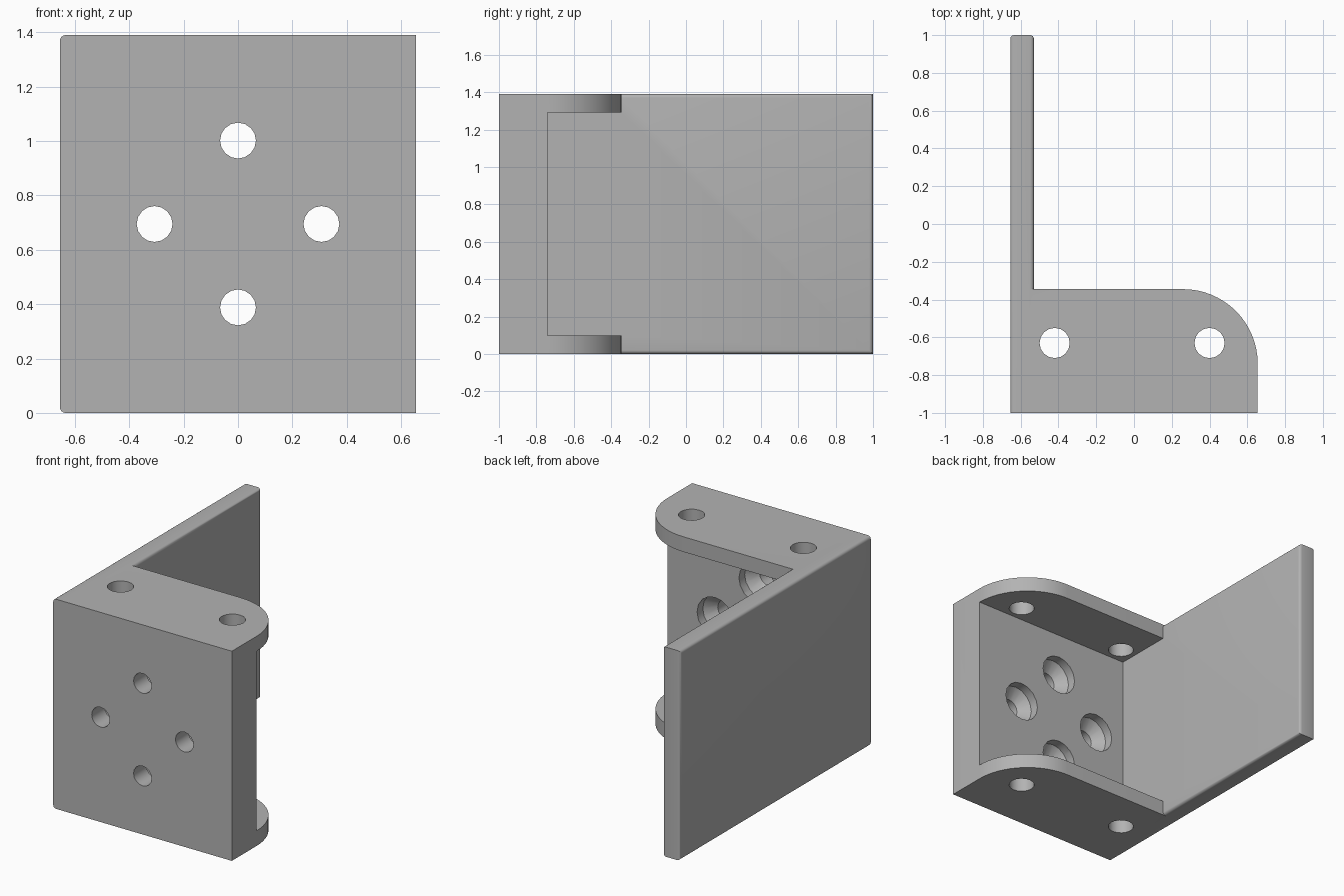
import bpy, bmesh
from math import pi, sin, cos
from mathutils import Matrix, Vector

if "Cube" in bpy.data.objects:
    bpy.data.objects.remove(bpy.data.objects["Cube"], do_unlink=True)

HALF_W, HEIGHT = 0.655, 1.39
FLANGE, SIDE = 0.1, 0.125
BACK, PLATE_Y, CORNER = -0.345, -0.74, 0.395

grey = bpy.data.materials.new("plain grey")
grey.use_nodes = True
COLOUR = (0.45, 0.45, 0.45, 1)
grey.diffuse_color = COLOUR
grey.node_tree.nodes["Principled BSDF"].inputs["Base Color"].default_value = COLOUR


def to_object(name, bm):
    bmesh.ops.recalc_face_normals(bm, faces=bm.faces[:])
    mesh = bpy.data.meshes.new(name)
    bm.to_mesh(mesh)
    bm.free()
    mesh.materials.append(grey)
    obj = bpy.data.objects.new(name, mesh)
    bpy.context.collection.objects.link(obj)
    return obj


def box_bm(low, high):
    bm = bmesh.new()
    low, high = Vector(low), Vector(high)
    bmesh.ops.create_cube(bm, size=1, matrix=Matrix.Translation((low + high) / 2)
                          @ Matrix.Diagonal((*(high - low), 1)))
    return bm


def lathe(name, profile, place, sides=16):
    """Solid of revolution about z from (radius, height) points."""
    bm = bmesh.new()
    rings = [[bm.verts.new((r * cos(2 * pi * i / sides), r * sin(2 * pi * i / sides), h))
              for i in range(sides)] for r, h in profile]
    for a, b in zip(rings, rings[1:]):
        for i in range(sides):
            j = (i + 1) % sides
            bm.faces.new((a[i], a[j], b[j], b[i]))
    bm.faces.new(rings[0])
    bm.faces.new(rings[-1])
    bm.transform(place)
    return to_object(name, bm)


def combine(target, tool, operation):
    mod = target.modifiers.new("combine", "BOOLEAN")
    mod.operation, mod.solver, mod.object = operation, "EXACT", tool
    bpy.context.view_layer.objects.active = target
    bpy.ops.object.modifier_apply(modifier=mod.name)
    bpy.data.objects.remove(tool, do_unlink=True)


# Main block: rounded outline raised to full height
bm = bmesh.new()
outline = [(-0.6, -1), (HALF_W, -1)]
STEPS = 16
for i in range(STEPS + 1):
    a = pi / 2 * i / STEPS
    outline.append((HALF_W - CORNER * (1 - cos(a)), BACK - CORNER * (1 - sin(a))))
outline.append((-0.6, BACK))
face = bm.faces.new([bm.verts.new((x, y, 0)) for x, y in outline])
raised = bmesh.ops.extrude_face_region(bm, geom=[face])["geom"]
bmesh.ops.translate(bm, vec=(0, 0, HEIGHT),
                    verts=[v for v in raised if isinstance(v, bmesh.types.BMVert)])
bracket = to_object("mounting_bracket", bm)

# Hollow between the two flanges
combine(bracket, to_object("cavity_cutter", box_bm(
    (-0.8, PLATE_Y, FLANGE), (1, 0, HEIGHT - FLANGE))), "DIFFERENCE")

# Long side plate with rounded long edges and rear uprights
bm = box_bm((-HALF_W, -1, 0), (SIDE - HALF_W, 1, HEIGHT))
rounded = []
for e in bm.edges:
    a, b = (v.co for v in e.verts)
    along_y = abs(a.y - b.y) > 1
    rear_upright = abs(a.z - b.z) > 1 and a.y > 0
    if along_y or rear_upright:
        rounded.append(e)
bmesh.ops.bevel(bm, geom=rounded, offset=0.02, segments=4, profile=0.5, affect="EDGES")
combine(bracket, to_object("side_plate", bm), "UNION")

# Flange holes
for x in (-0.42, 0.4):
    combine(bracket, lathe("flange_hole_cutter", [(0.08, -0.1), (0.08, HEIGHT + 0.1)],
                           Matrix.Translation((x, -0.63, 0))), "DIFFERENCE")

# Countersunk holes through the front plate
SCREW = [(0.066, -0.1), (0.066, 0.135), (0.13, 0.2), (0.13, 0.4)]
for dx, dz in ((1, 0), (-1, 0), (0, 1), (0, -1)):
    place = (Matrix.Translation((dx * 0.307, -1, HEIGHT / 2 + dz * 0.307))
             @ Matrix.Rotation(-pi / 2, 4, "X"))
    combine(bracket, lathe("screw_hole_cutter", SCREW, place), "DIFFERENCE")

# Smooth curves, keep edges crisp
bpy.ops.object.select_all(action="DESELECT")
bracket.select_set(True)
bpy.context.view_layer.objects.active = bracket
bpy.ops.object.shade_smooth_by_angle(angle=pi / 6)
